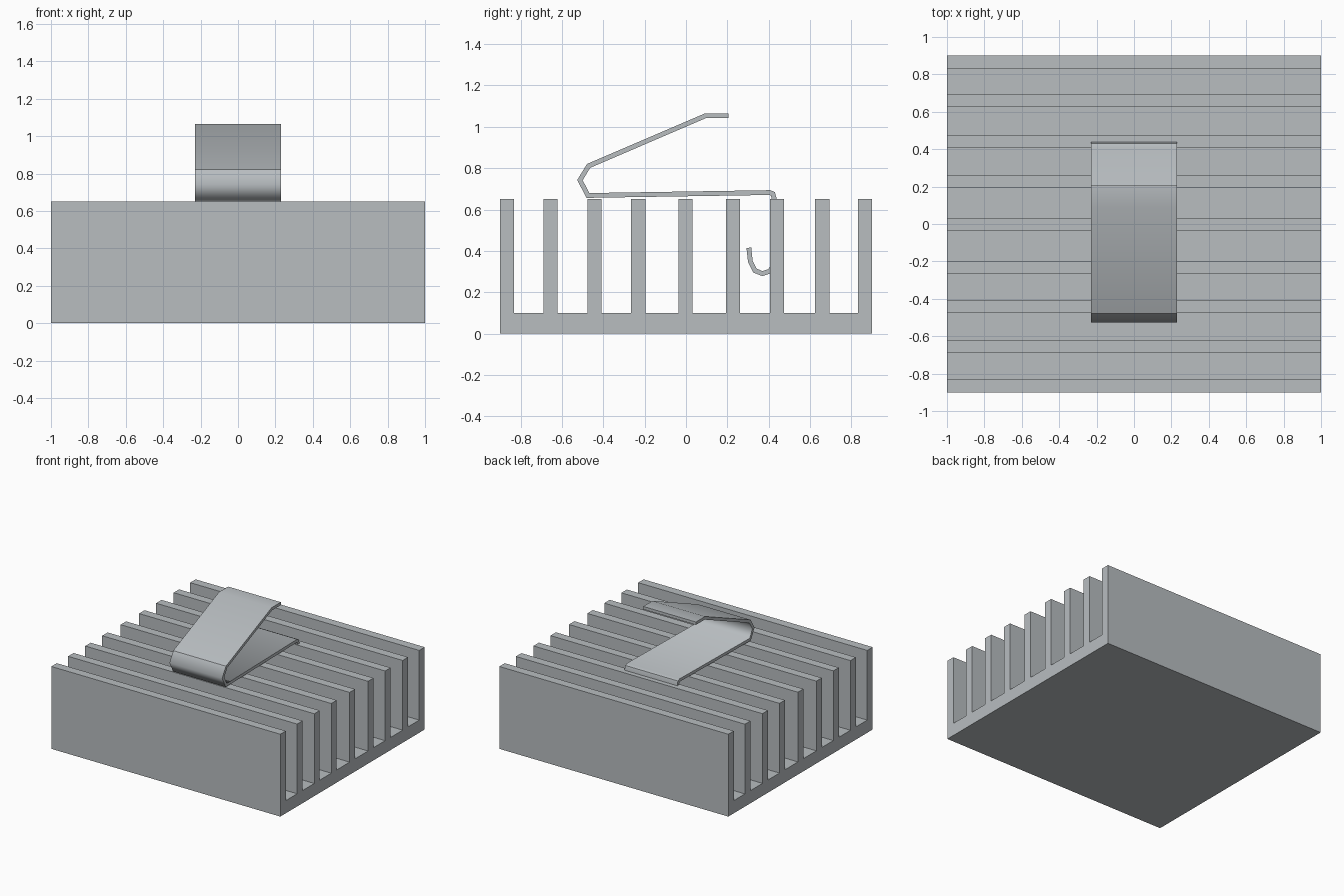
import bpy, bmesh
from mathutils import Vector

if "Cube" in bpy.data.objects:
    bpy.data.objects.remove(bpy.data.objects["Cube"])

metal = bpy.data.materials.new("grey metal")
metal.diffuse_color = (0.48, 0.51, 0.53, 1)
metal.use_nodes = True
metal.node_tree.nodes["Principled BSDF"].inputs["Base Color"].default_value = metal.diffuse_color


def extrude_profile(name, profile, half_width):
    """Extrude a closed (y, z) outline along x, centred on x = 0."""
    bm = bmesh.new()
    face = bm.faces.new([bm.verts.new((-half_width, y, z)) for y, z in profile])
    ext = bmesh.ops.extrude_face_region(bm, geom=[face])
    moved = [v for v in ext["geom"] if isinstance(v, bmesh.types.BMVert)]
    bmesh.ops.translate(bm, verts=moved, vec=(2 * half_width, 0, 0))
    bmesh.ops.recalc_face_normals(bm, faces=bm.faces[:])
    mesh = bpy.data.meshes.new(name)
    bm.to_mesh(mesh)
    bm.free()
    mesh.materials.append(metal)
    obj = bpy.data.objects.new(name, mesh)
    bpy.context.collection.objects.link(obj)
    return obj


def ribbon(path, thickness):
    """Outline of a strip of even thickness around a centre line (mitred)."""
    pts = [Vector(p) for p in path]
    left, right = [], []
    for i, p in enumerate(pts):
        dirs = []
        if i > 0:
            dirs.append((p - pts[i - 1]).normalized())
        if i < len(pts) - 1:
            dirs.append((pts[i + 1] - p).normalized())
        normals = [Vector((-d.y, d.x)) for d in dirs]
        miter = sum(normals, Vector((0, 0))).normalized()
        off = miter * (thickness / 2 / miter.dot(normals[0]))
        left.append(p + off)
        right.append(p - off)
    return left + right[::-1]


# Heatsink: base plate with nine upright fins, as one comb profile
fin_starts = [-0.90, -0.69, -0.477, -0.265, -0.036, 0.194, 0.407, 0.625, 0.832]
fin_w, base_h, top = 0.068, 0.10, 0.65
comb = [(-0.9, 0)]
for i, y in enumerate(fin_starts):
    if i:
        comb.append((y, base_h))
    comb += [(y, top), (y + fin_w, top)]
    if i < len(fin_starts) - 1:
        comb.append((y + fin_w, base_h))
comb.append((0.9, 0))
extrude_profile("heatsink", comb, 1.0)

# Spring clip: tab, sloping arm, rounded bend, flat arm, drop leg and hook
path = [(0.205, 1.053), (0.093, 1.053), (-0.471, 0.811), (-0.513, 0.742),
        (-0.474, 0.668), (0.405, 0.682), (0.420, 0.676), (0.426, 0.655),
        (0.424, 0.33), (0.405, 0.302), (0.37, 0.290), (0.333, 0.305),
        (0.311, 0.35), (0.304, 0.415)]
clip = extrude_profile("spring_clip", ribbon(path, 0.023), 0.23)

# Smooth shading over the bends, crisp rims and crisp upper arm corner
mesh = clip.data
bm = bmesh.new()
bm.from_mesh(mesh)
for f in bm.faces:
    f.smooth = len(f.verts) == 4
for e in bm.edges:
    mid = (e.verts[0].co + e.verts[1].co) / 2
    bend = mid.y < -0.46 and mid.z < 0.78
    angle = e.calc_face_angle(0)
    e.smooth = angle < 0.52 or (bend and angle < 1.4)
bm.to_mesh(mesh)
bm.free()
